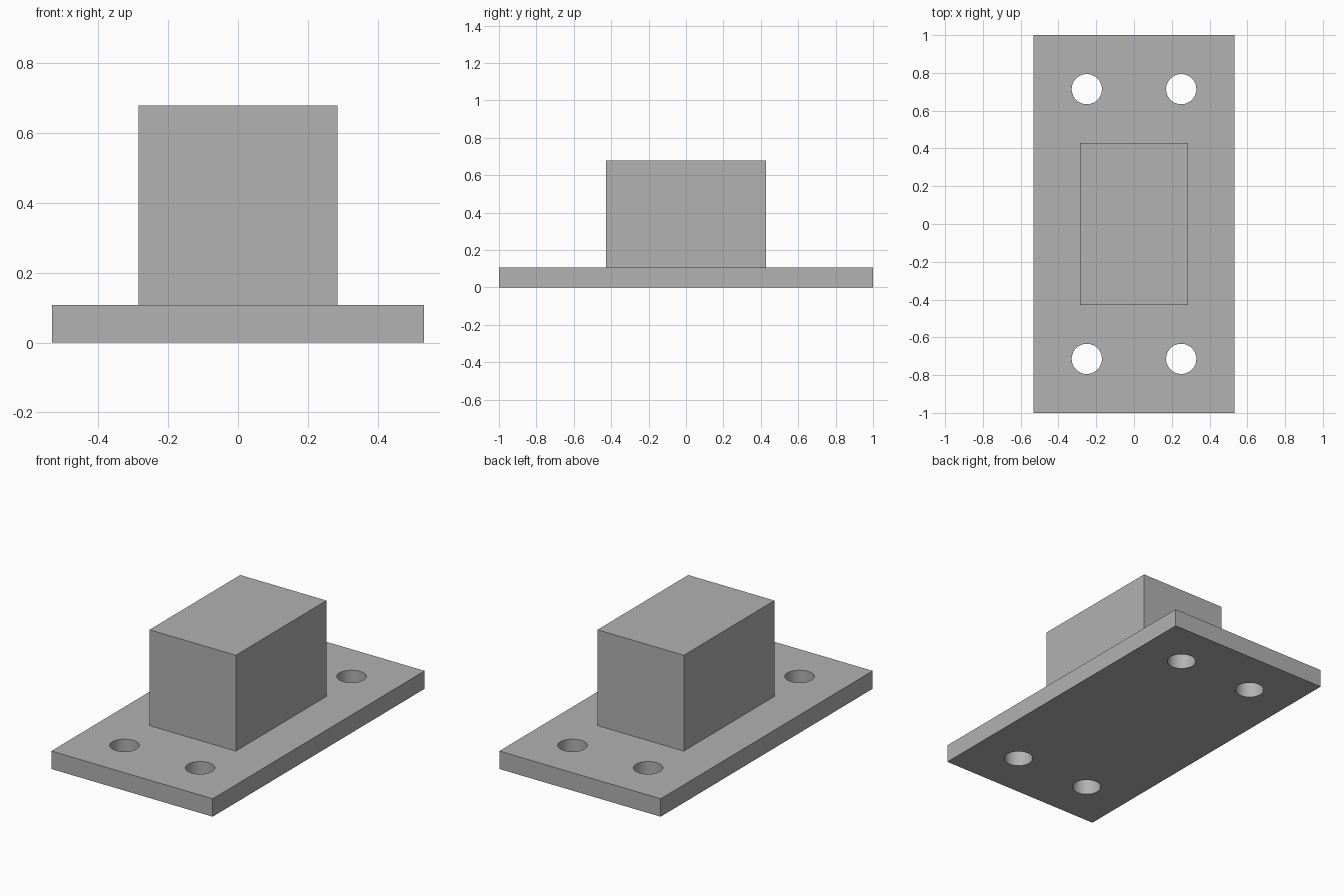
import bpy
from math import radians

if "Cube" in bpy.data.objects:
    bpy.data.objects.remove(bpy.data.objects["Cube"], do_unlink=True)

PLATE_TOP = 0.107
BLOCK_TOP = 0.679

# Single plain grey
grey = bpy.data.materials.new("plain_grey")
grey.use_nodes = True
colour = (0.445, 0.445, 0.445, 1)
grey.diffuse_color = colour
grey.node_tree.nodes["Principled BSDF"].inputs["Base Color"].default_value = colour


def box(name, width, depth, bottom, top):
    bpy.ops.mesh.primitive_cube_add(size=1, location=(0, 0, (bottom + top) / 2))
    obj = bpy.context.object
    obj.name = name
    obj.scale = (width, depth, top - bottom)
    bpy.ops.object.transform_apply(location=True, rotation=False, scale=True)
    obj.data.materials.append(grey)
    return obj


# Base plate and the solid block standing on it
plate = box("base_plate", 1.066, 2.0, 0, PLATE_TOP)
block = box("centre_block", 0.57, 0.856, PLATE_TOP, BLOCK_TOP)

# Four bolt holes, mirrored about both axes
for sx in (-1, 1):
    for sy in (-1, 1):
        bpy.ops.mesh.primitive_cylinder_add(
            vertices=48, radius=0.08, depth=0.4,
            location=(sx * 0.25, sy * 0.714, PLATE_TOP / 2))
        cutter = bpy.context.object
        cutter.name = "bolt_hole_cutter"
        cutter.hide_render = True
        cutter.data.materials.append(grey)
        cut = plate.modifiers.new("bolt_hole", "BOOLEAN")
        cut.operation = "DIFFERENCE"
        cut.solver = "EXACT"
        cut.object = cutter
        bpy.context.view_layer.objects.active = plate
        bpy.ops.object.modifier_apply(modifier=cut.name)
        bpy.data.objects.remove(cutter, do_unlink=True)

# Smooth hole walls, crisp plate edges
bpy.ops.object.select_all(action="DESELECT")
plate.select_set(True)
bpy.context.view_layer.objects.active = plate
bpy.ops.object.shade_smooth_by_angle(angle=radians(30))
